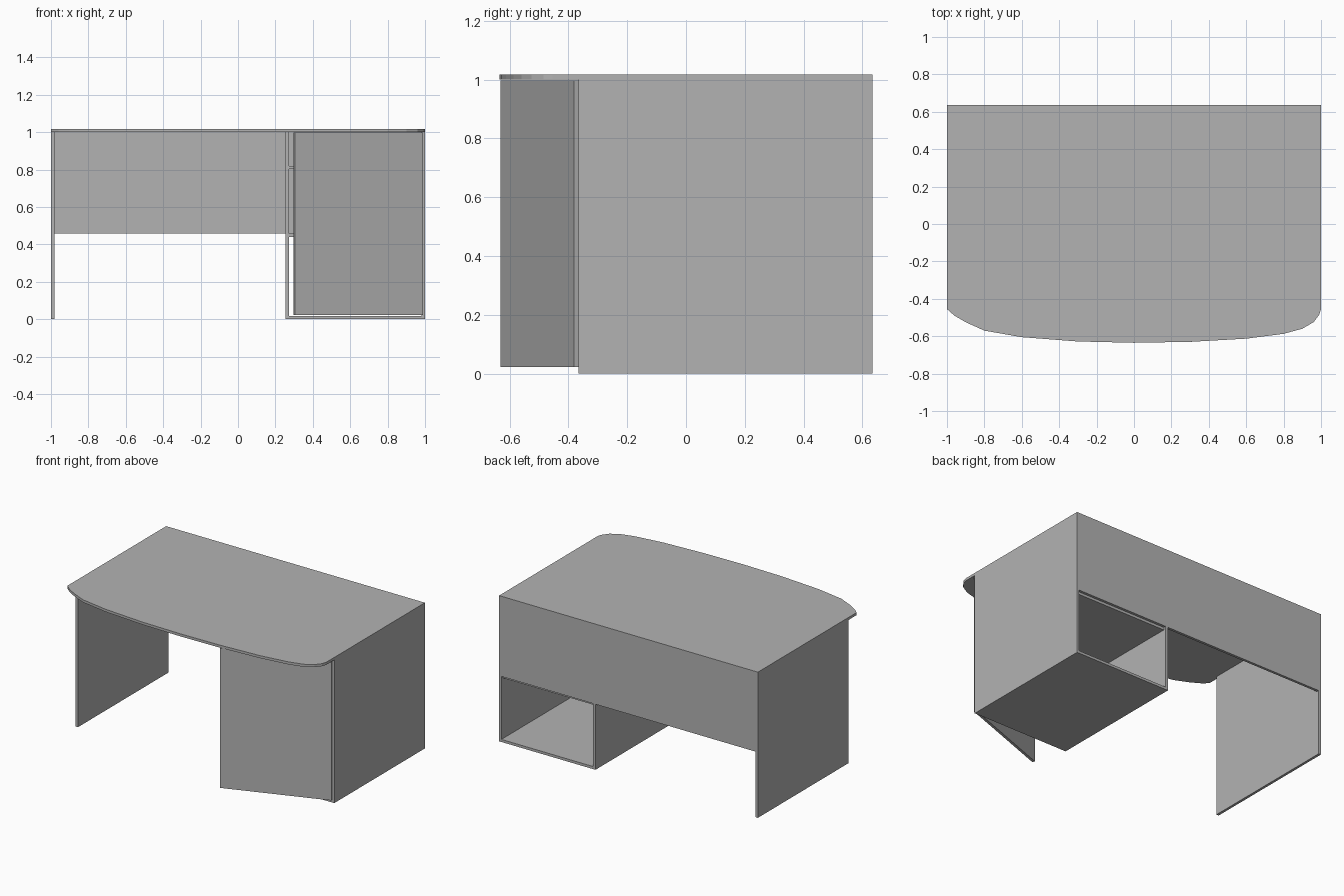
import bpy
import bmesh
from math import radians
from mathutils import Matrix

cube = bpy.data.objects.get("Cube")
if cube:
    bpy.data.objects.remove(cube, do_unlink=True)

T = 0.018                      # board thickness
FRONT, BACK = -0.365, 0.635    # carcass depth
TOP_Z = 1.0                    # underside of the desktop
PANEL_Z = 0.458                # bottom of the back panel

grey = bpy.data.materials.new("board_grey")
grey.use_nodes = True
grey.diffuse_color = (0.45, 0.45, 0.45, 1)
grey.node_tree.nodes["Principled BSDF"].inputs["Base Color"].default_value = grey.diffuse_color


def finish(name, bm):
    bmesh.ops.recalc_face_normals(bm, faces=bm.faces)
    mesh = bpy.data.meshes.new(name)
    bm.to_mesh(mesh)
    bm.free()
    mesh.materials.append(grey)
    obj = bpy.data.objects.new(name, mesh)
    bpy.context.collection.objects.link(obj)
    return obj


def board(name, low, high):
    """Box between two opposite corners."""
    bm = bmesh.new()
    bmesh.ops.create_cube(bm, size=1)
    for v in bm.verts:
        v.co = [l + (c + 0.5) * (h - l) for c, l, h in zip(v.co, low, high)]
    return finish(name, bm)


# Desktop with a bowed front edge
bow = [(-1, -0.455), (-0.96, -0.49), (-0.9, -0.525), (-0.8, -0.57), (-0.6, -0.605),
       (-0.3, -0.628), (0, -0.635), (0.3, -0.63), (0.6, -0.613), (0.8, -0.587),
       (0.9, -0.56), (0.96, -0.525), (0.99, -0.485), (1, -0.455)]
bm = bmesh.new()
outline = bow + [(1, BACK), (-1, BACK)]
face = bm.faces.new([bm.verts.new((x, y, TOP_Z)) for x, y in outline])
extruded = bmesh.ops.extrude_face_region(bm, geom=[face], use_keep_orig=True)
bmesh.ops.translate(bm, vec=(0, 0, T),
                    verts=[g for g in extruded["geom"] if isinstance(g, bmesh.types.BMVert)])
finish("desktop", bm)

# Upright panels
DIV = 0.255
board("right_side", (-1, FRONT, 0), (T - 1, BACK, TOP_Z))
board("left_side", (1 - T, FRONT, T), (1, BACK, TOP_Z))
board("cabinet_divider", (DIV, FRONT, T), (DIV + T, BACK, TOP_Z))
board("back_panel_knee", (T - 1, BACK - T, PANEL_Z), (DIV, BACK, TOP_Z))
board("back_panel_cabinet", (DIV + T, BACK - T, PANEL_Z), (1 - T, BACK, TOP_Z))

# Cabinet floor and shelves
board("cabinet_floor", (DIV, FRONT, 0), (1, BACK, T))
for name, z in (("lower_shelf", PANEL_Z - T), ("upper_shelf", 0.802)):
    board(name, (DIV + T, FRONT, z), (1 - T, BACK - T, z + T))

# Door standing ajar on its outer hinge
door = board("cabinet_door", (-0.73, -T, 0.022), (0, 0, TOP_Z - 0.002))
door.data.transform(Matrix.Translation((0.984, FRONT, 0)) @ Matrix.Rotation(radians(20), 4, "Z"))
